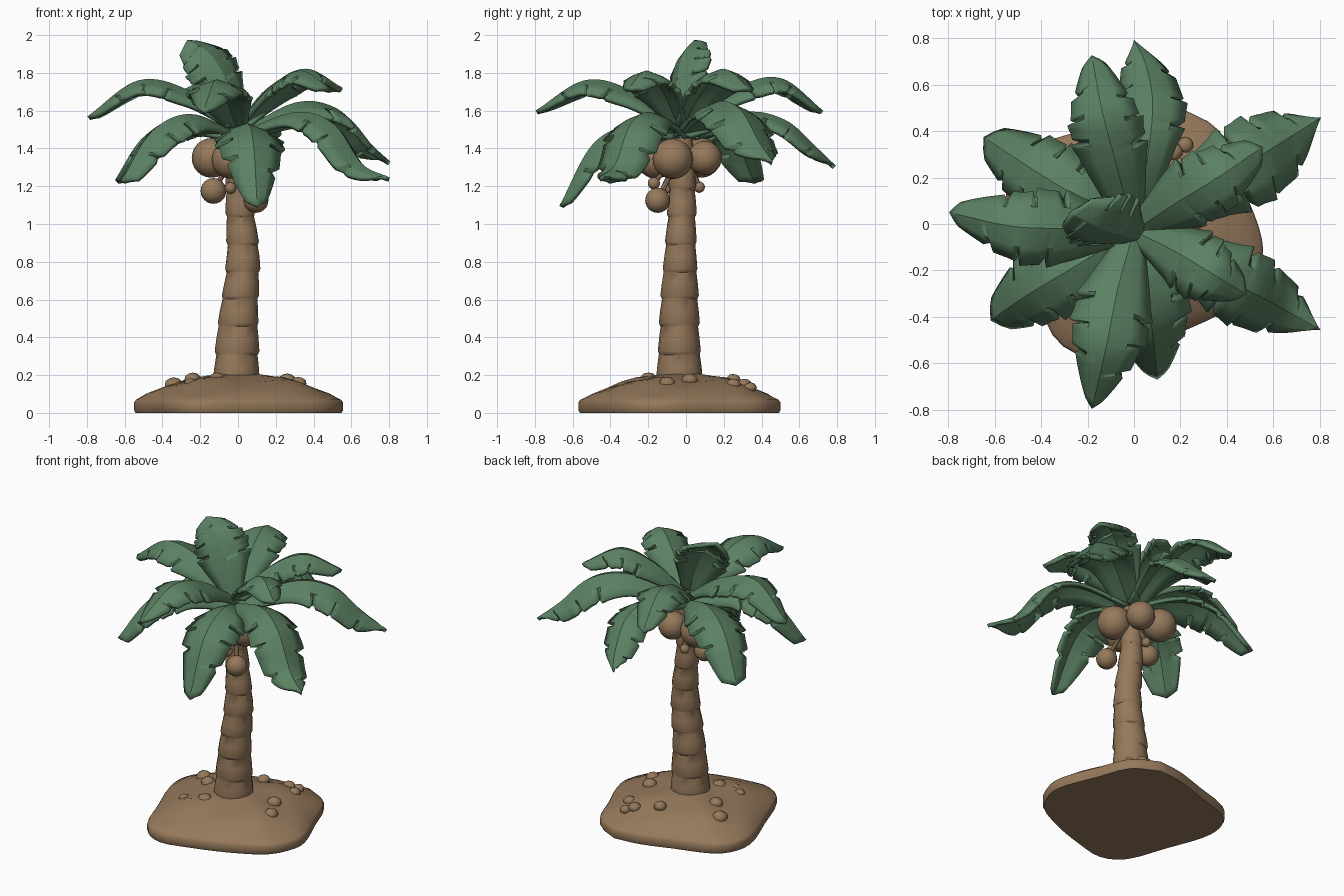
import bpy, bmesh, math, random
from mathutils import Vector

if "Cube" in bpy.data.objects:
    bpy.data.objects.remove(bpy.data.objects["Cube"])

random.seed(4)


def material(name, rgb):
    m = bpy.data.materials.new(name)
    m.diffuse_color = (*rgb, 1)
    m.use_nodes = True
    m.node_tree.nodes["Principled BSDF"].inputs["Base Color"].default_value = m.diffuse_color
    return m


GREEN = material("leaf green", (0.105, 0.22, 0.125))
BROWN = material("sandy brown", (0.30, 0.19, 0.105))


def finish(bm, name, mat, angle=35):
    bmesh.ops.recalc_face_normals(bm, faces=bm.faces[:])
    me = bpy.data.meshes.new(name)
    bm.to_mesh(me)
    bm.free()
    ob = bpy.data.objects.new(name, me)
    bpy.context.collection.objects.link(ob)
    me.materials.append(mat)
    bpy.ops.object.select_all(action='DESELECT')
    ob.select_set(True)
    bpy.context.view_layer.objects.active = ob
    bpy.ops.object.shade_smooth_by_angle(angle=math.radians(angle))
    return ob


def spline(pts, t):
    """Catmull-Rom point at t in 0..1 along an open list of points."""
    p = [Vector(q) for q in pts]
    p = [2 * p[0] - p[1]] + p + [2 * p[-1] - p[-2]]
    n = len(p) - 3
    i = min(int(t * n), n - 1)
    u = t * n - i
    a, b, c, d = p[i:i + 4]
    return 0.5 * (2 * b + (c - a) * u + (2 * a - 5 * b + 4 * c - d) * u * u
                  + (3 * b - a - 3 * c + d) * u ** 3)


def loft(bm, rings):
    """Skin closed rings of equal length, capping both ends."""
    vs = [[bm.verts.new(p) for p in r] for r in rings]
    n = len(vs[0])
    for r0, r1 in zip(vs, vs[1:]):
        for i in range(n):
            bm.faces.new((r0[i], r0[(i + 1) % n], r1[(i + 1) % n], r1[i]))
    bm.faces.new(vs[0])
    bm.faces.new(vs[-1])


# Sand island: rounded, slightly turned square rising to a mound
outline = [(.2, .5), (.37, .4), (.46, .18), (.54, -.02), (.55, -.16), (.46, -.33),
           (.24, -.45), (0, -.53), (-.2, -.57), (-.35, -.48), (-.45, -.22),
           (-.54, .03), (-.54, .2), (-.44, .33), (-.2, .41), (.02, .48)]
loop = [Vector((*p, 0)) for p in outline + outline[:1]]
edge = [spline(loop, i / 48) for i in range(48)]
levels = [(.985, 0), (1, .015), (1, .055), (.98, .07), (.88, .1), (.74, .136),
          (.6, .165), (.45, .182), (.32, .195), (.2, .205)]
bm = bmesh.new()
rings = []
for k, (s, z) in enumerate(levels):
    wob = .008 if 3 < k < 8 else 0
    rings.append([Vector((p.x * s, p.y * s - .02 * (1 - s), z + wob * math.sin(i * .52 + k)))
                  for i, p in enumerate(edge)])
loft(bm, rings)
finish(bm, "sand_island", BROWN, 40)

# Small stones on the sand
stones = [(-.25, -.22, .035), (-.19, -.26, .035), (-.11, -.2, .045), (.26, .02, .045),
          (.17, .31, .04), (.32, -.1, .045), (.02, .25, .04), (-.24, .02, .045),
          (.25, .25, .04), (-.34, .12, .05), (.22, .34, .035)]
for i, (x, y, r) in enumerate(stones):
    bm = bmesh.new()
    bmesh.ops.create_icosphere(bm, subdivisions=2, radius=r)
    d = math.hypot(x, y) / .52
    for v in bm.verts:
        v.co = v.co * random.uniform(.96, 1.04)
        v.co.z *= .8
        v.co += Vector((x, y, .2 - .11 * d * d))
    finish(bm, f"stone_{i + 1}", BROWN, 40)

# Trunk: bent stack of segments, each slightly flared at its foot
path = [(-.01, -.035, .16), (.002, -.035, .5), (.027, -.03, .82), (.005, -.02, 1.15), (0, -.02, 1.46)]
SEG = 9
rings = []
for k in range(SEG):
    for f, grow in ((0, 0), (.1, .006), (.55, .003), (.97, -.002)):
        t = (k + f) / SEG
        c = spline(path, t)
        r = .056 + .063 * (1 - t) ** 1.2 + grow
        ring = []
        for j in range(16):
            a = math.tau * j / 16
            rr = r * (1 + .02 * math.sin(2 * a + k * 1.7))
            ring.append(c + Vector((rr * math.cos(a), rr * math.sin(a), 0)))
        rings.append(ring)
bm = bmesh.new()
loft(bm, rings)
finish(bm, "trunk", BROWN, 40)

# Coconuts, large and small, under the crown
nuts = [(-.14, .08, 1.35, .105), (-.04, -.16, 1.34, .1), (.1, -.07, 1.345, .107),
        (.03, .1, 1.35, .09), (-.13, -.02, 1.175, .068), (.095, -.15, 1.125, .066),
        (-.04, .07, 1.195, .03), (.04, -.17, 1.215, .032), (-.04, -.09, 1.19, .03)]
for i, (x, y, z, r) in enumerate(nuts):
    bm = bmesh.new()
    bmesh.ops.create_uvsphere(bm, u_segments=20, v_segments=12, radius=r)
    bmesh.ops.translate(bm, verts=bm.verts[:], vec=(x, y, z))
    finish(bm, f"coconut_{i + 1}", BROWN, 60)
# Stalks of the small coconuts
for i, (x, y, z, r) in enumerate(nuts[4:]):
    bm = bmesh.new()
    rings = []
    for t in (0, .5, 1):
        c = Vector((x, y, z)).lerp(Vector((0, -.02, 1.4)), t)
        rings.append([c + .016 * Vector((math.cos(a), math.sin(a), 0))
                      for a in (math.tau * j / 8 for j in range(8))])
    loft(bm, rings)
    finish(bm, f"stalk_{i + 1}", BROWN)


def leaf(name, pts, half, droop, tip=.3, side=None):
    """Broad folded leaf along a path, with notched edges and some thickness."""
    a, b = Vector(pts[0]), Vector(pts[-1])
    side = Vector(side or (a.y - b.y, b.x - a.x, 0)).normalized()
    notches = {1: (.45, .64, .83), -1: (.37, .55, .75)}
    stations = sorted({i / 24 for i in range(25)}
                      | {n + d for s in (1, -1) for n in notches[s] for d in (-.02, 0, .035)})
    bm = bmesh.new()
    rows = []
    for t in stations:
        c = spline(pts, t)
        tan = (spline(pts, min(t + .02, 1)) - spline(pts, max(t - .02, 0))).normalized()
        up = tan.cross(side).normalized()
        base = .4 + .6 * math.sin(min(t / .45, 1) * math.pi / 2) ** 1.3
        w = half * base * (1 if t < .5 else tip + (1 - tip) * (1 - ((t - .5) / .5) ** 2))
        row = []
        for u in (-1, -.55, 0, .55, 1):
            s = 1 if u > 0 else -1
            wu = w
            if abs(u) == 1:
                for n in notches[s]:
                    if -.001 < t - n < .03:
                        wu *= .76 + 6 * max(0, t - n)
                    elif 0 < n - t < .1:
                        wu *= 1 + .1 * (1 - (n - t) / .1)
            row.append(bm.verts.new(c + side * u * wu - up * droop * w * abs(u) ** 1.5
                                    + tan * .05 * abs(u) * (1 - t) - tan * .04 * abs(u) * t))
        rows.append(row)
    for r0, r1 in zip(rows, rows[1:]):
        for i in range(4):
            bm.faces.new((r0[i], r1[i], r1[i + 1], r0[i + 1]))
    ob = finish(bm, name, GREEN, 32)
    m = ob.modifiers.new("thickness", 'SOLIDIFY')
    m.thickness = .024
    m.offset = 0


# Lower ring of six drooping leaves: path, half width, tip width
L = (0, -.03, 1.47)
lower = [([(.3, .15, 1.63), (.52, .28, 1.6), (.68, .38, 1.43), (.8, .455, 1.32)], .18, .08),
         ([(.06, .3, 1.58), (.08, .52, 1.54), (.05, .68, 1.4), (0, .785, 1.3)], .135, .1),
         ([(-.25, .12, 1.55), (-.46, .25, 1.48), (-.64, .37, 1.22)], .165, .45),
         ([(-.25, -.18, 1.57), (-.45, -.3, 1.48), (-.61, -.41, 1.22)], .165, .45),
         ([(.05, -.25, 1.52), (.08, -.48, 1.42), (.1, -.66, 1.09)], .17, .3),
         ([(.3, -.18, 1.58), (.5, -.29, 1.52), (.65, -.37, 1.31), (.8, -.455, 1.235)], .16, .08)]
for i, (p, w, tip) in enumerate(lower):
    leaf(f"lower_leaf_{i + 1}", [L] + p, w, .5, tip)

# Upper ring of five spreading leaves
U = (0, -.03, 1.51)
upper = [([(.18, .09, 1.72), (.36, .2, 1.81), (.55, .33, 1.71)], .145, .4),
         ([(-.08, .27, 1.71), (-.14, .5, 1.76), (-.18, .72, 1.59)], .15, .3),
         ([(-.25, -.02, 1.69), (-.52, -.01, 1.75), (-.79, .05, 1.56)], .155, .3),
         ([(-.07, -.28, 1.69), (-.12, -.53, 1.75), (-.18, -.79, 1.59)], .16, .2),
         ([(.18, -.12, 1.71), (.33, -.21, 1.8), (.48, -.3, 1.71)], .14, .4)]
for i, (p, w, tip) in enumerate(upper):
    leaf(f"upper_leaf_{i + 1}", [U] + p, w, .45, tip)

# Upright top leaf, its broad face turned to the front right
leaf("top_leaf", [(.02, -.06, 1.52), (-.06, -.04, 1.74), (-.15, -.01, 1.89), (-.27, .05, 1.965)],
     .16, .4, .55, (-.7, -.6, -.35))
